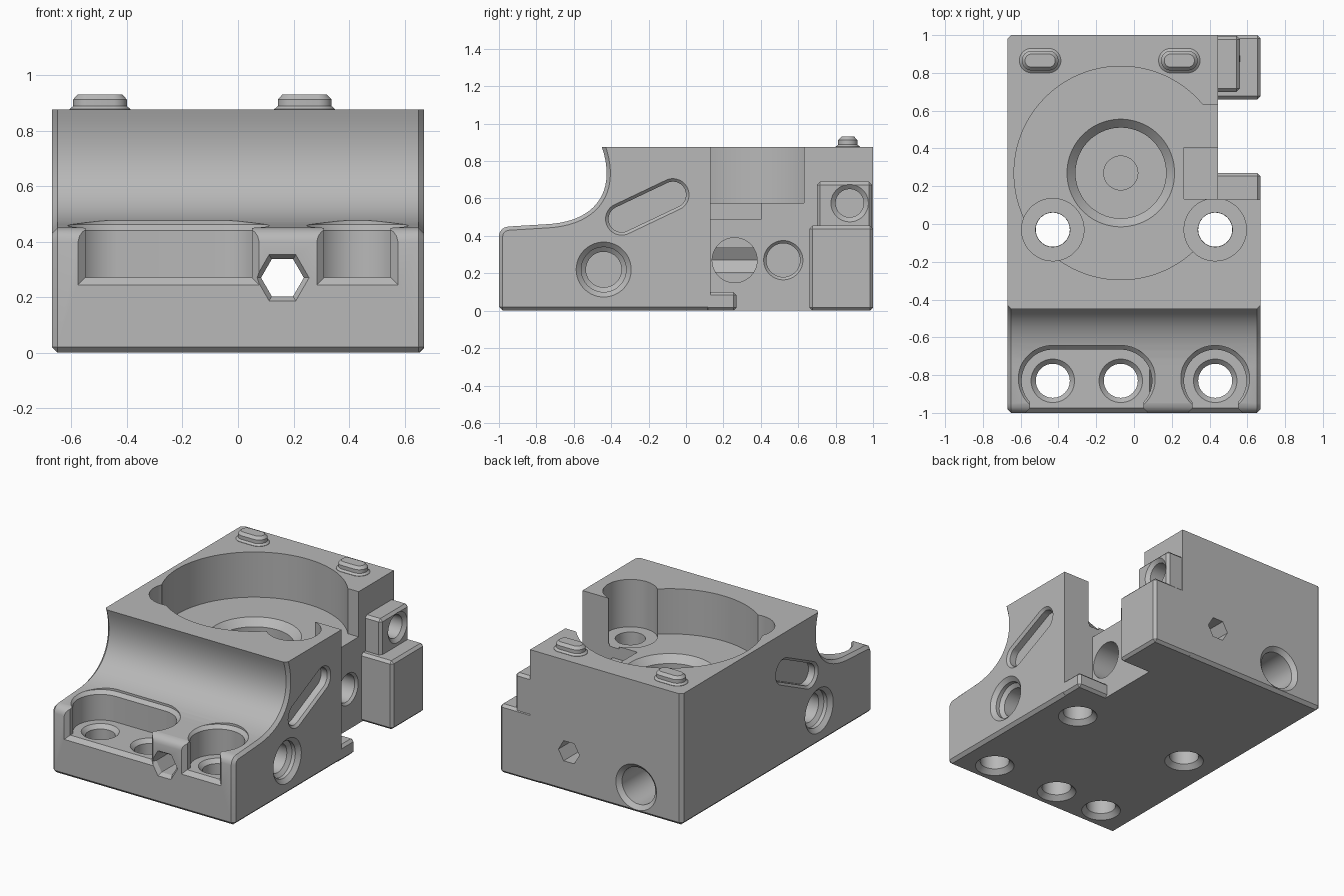
import bpy, bmesh, math

old = bpy.data.objects.get("Cube")
if old:
    bpy.data.objects.remove(old, do_unlink=True)

metal = bpy.data.materials.new("grey metal")
metal.use_nodes = True
GREY = (0.48, 0.48, 0.48, 1)
metal.diffuse_color = GREY
metal.node_tree.nodes["Principled BSDF"].inputs["Base Color"].default_value = GREY

W, TOP, WALL = 0.67, 0.875, 0.445   # half width, top height, recessed side wall
WELL = (-0.07, 0.27)


def place(axis, u, v, w):
    return {"x": (w, u, v), "y": (u, w, v), "z": (u, v, w)}[axis]


def finish(name, bm):
    bmesh.ops.recalc_face_normals(bm, faces=bm.faces)
    mesh = bpy.data.meshes.new(name)
    bm.to_mesh(mesh)
    bm.free()
    mesh.materials.append(metal)
    ob = bpy.data.objects.new(name, mesh)
    bpy.context.collection.objects.link(ob)
    return ob


def skin(rings):
    """Closed solid through a list of equal rings."""
    bm = bmesh.new()
    loops = [[bm.verts.new(p) for p in ring] for ring in rings]
    n = len(loops[0])
    for a, b in zip(loops, loops[1:]):
        for i in range(n):
            j = (i + 1) % n
            bm.faces.new((a[i], a[j], b[j], b[i]))
    bm.faces.new(loops[0])
    bm.faces.new(loops[-1])
    return bm


def turned(name, axis, centre, steps, n=64, stretch=(0, 0), spin=0):
    """Stepped round, oblong or hexagonal solid; steps are (radius, position)."""
    rings = []
    for r, w in steps:
        ring = []
        for i in range(n):
            a = math.tau * (i + 0.5) / n + spin
            c, s = math.cos(a), math.sin(a)
            side = math.copysign(1, c * stretch[0] + s * stretch[1])
            ring.append(place(axis, centre[0] + r * c + side * stretch[0],
                              centre[1] + r * s + side * stretch[1], w))
        rings.append(ring)
    return finish(name, skin(rings))


def box(name, x, y, z, bevel=0):
    bm = skin([[(x[0], y[0], h), (x[1], y[0], h), (x[1], y[1], h), (x[0], y[1], h)] for h in z])
    if bevel:
        bmesh.ops.recalc_face_normals(bm, faces=bm.faces)
        bmesh.ops.bevel(bm, geom=bm.edges[:], offset=bevel, segments=1, affect="EDGES")
    return finish(name, bm)


def combine(tool, operation="DIFFERENCE"):
    bpy.context.view_layer.objects.active = body
    mod = body.modifiers.new("bool", "BOOLEAN")
    mod.operation, mod.solver, mod.object = operation, "EXACT", tool
    bpy.ops.object.modifier_apply(modifier=mod.name)
    bpy.data.objects.remove(tool, do_unlink=True)


# Main block: side profile with a concave cove at the front
profile = [(-1, 0), (1, 0), (1, TOP), (-0.45, TOP)]
p = [(-0.45, TOP), (-0.375, 0.66), (-0.46, 0.475), (-0.75, 0.462)]
for i in range(1, 21):
    t = i / 20
    k = ((1 - t) ** 3, 3 * t * (1 - t) ** 2, 3 * t * t * (1 - t), t ** 3)
    profile.append(tuple(sum(c * q[d] for c, q in zip(k, p)) for d in (0, 1)))
profile += [(-0.95, 0.45), (-0.97, 0.445), (-0.985, 0.435), (-0.995, 0.42), (-1, 0.4)]
bm = skin([[(x, y, z) for y, z in profile] for x in (-W, W)])
bmesh.ops.recalc_face_normals(bm, faces=bm.faces)
edges = []
for e in bm.edges:
    a, b = (v.co for v in e.verts)
    along_side = abs(a.x - b.x) < 0.01
    on_top = min(a.z, b.z) > TOP - 0.001
    if (along_side and not on_top) or max(a.z, b.z) < 0.001:
        edges.append(e)
bmesh.ops.bevel(bm, geom=edges, offset=0.02, segments=1, affect="EDGES")
body = finish("main_block", bm)

# Recessed side with foot and stepped rear blocks
combine(box("side_notch", (WALL, 1), (0.13, 1.2), (-0.2, 1.2)))
for name, x1, y, z in (("foot", W, (0.1, 0.27), (0, 0.1)),
                       ("rear_lower_block", W, (0.66, 1), (0, 0.455)),
                       ("rear_upper_block", 0.56, (0.7, 0.995), (0.4, 0.69))):
    combine(box(name, (0.36, x1), y, z, 0.017), "UNION")

# Large round pocket, side opening and central well
combine(turned("pocket", "z", WELL, [(0.565, 0.575), (0.565, 1)], 128))
combine(box("pocket_opening", (0.25, 0.6), (0.135, 0.63), (0.575, 1)))
combine(box("opening_step", (0.265, 0.6), (0.132, 0.405), (0.49, 0.8)))
combine(turned("well", "z", WELL, [(0.24, 0.45), (0.24, 0.53), (0.285, 0.575), (0.285, 0.7)]))
combine(turned("well_hole", "z", WELL, [(0.09, 0.41), (0.09, 0.5)]))

# Counterbored bolt holes beside the pocket
for x in (-0.43, 0.43):
    combine(turned("counterbore", "z", (x, -0.03), [(0.165, 0.56), (0.165, 1)]))

# Front bolt recesses with flared mouths
for x, half in ((-0.25, 0.18), (0.43, 0)):
    combine(turned("recess", "z", (x, -0.83),
                   [(0.165, 0.27), (0.165, 0.44), (0.187, 0.462), (0.187, 0.6)],
                   stretch=(half, 0)))
    rings = []
    for y, flare in ((-0.85, 0), (-0.975, 0), (-1, 0.026), (-1.05, 0.026)):
        x0, x1, z0 = x - half - 0.12 - flare, x + half + 0.12 + flare, 0.27 - flare
        rings.append([(x0, y, z0), (x1, y, z0), (x1, y, 0.6), (x0, y, 0.6)])
    combine(finish("mouth", skin(rings)))

# Vertical through holes, chamfered at both ends
for x, y, floor in ((-0.43, -0.83, 0.27), (-0.07, -0.83, 0.27), (0.43, -0.83, 0.27),
                    (-0.43, -0.03, 0.56), (0.43, -0.03, 0.56)):
    rim = 0.115 if floor < 0.5 else 0.091
    combine(turned("bolt_hole", "z", (x, y),
                   [(0.12, -0.05), (0.12, 0), (0.09, 0.03), (0.09, floor - 0.025),
                    (rim, floor), (rim, floor + 0.03)]))

# Oblong slots and round holes on both sides
for s in (-1, 1):
    combine(turned("slot", "x", (-0.207, 0.555),
                   [(0.07, s * 0.61), (0.07, s * 0.655), (0.086, s * W), (0.086, s * 0.8)],
                   stretch=(0.137, 0.065)))
    combine(turned("side_hole", "x", (-0.44, 0.22),
                   [(0.095, s * 0.4), (0.095, s * 0.6), (0.12, s * 0.62), (0.12, s * 0.645),
                    (0.147, s * W), (0.147, s * 0.8)]))

# Holes in the recessed wall and the upper rear block
combine(turned("wall_hole_front", "x", (0.26, 0.27), [(0.12, 0.2), (0.12, 0.6)]))
combine(turned("wall_hole_rear", "x", (0.52, 0.27),
               [(0.09, 0.25), (0.09, 0.43), (0.105, WALL), (0.105, 0.6)]))
combine(turned("block_hole", "x", (0.875, 0.575),
               [(0.075, 0.4), (0.075, 0.54), (0.1, 0.56), (0.1, 0.7)]))

# Hexagonal passage front to back, and round hole in the back
combine(turned("hex_passage", "y", (0.16, 0.27),
               [(0.096, -1.1), (0.096, -1), (0.077, -0.975), (0.077, 1.1)], 6, spin=math.pi / 6))
combine(turned("back_hole", "y", (-0.335, 0.17),
               [(0.122, 0.5), (0.122, 0.975), (0.15, 1), (0.15, 1.1)]))

# Oblong locating pins on the top
parts = [body]
for side, x in (("right", -0.497), ("left", 0.24)):
    parts.append(turned(side + "_locating_pin", "z", (x, 0.865),
                        [(0.065, 0.87), (0.065, 0.877), (0.052, 0.888), (0.052, 0.912), (0.035, 0.93)],
                        32, stretch=(0.045, 0)))

# Smooth curved walls, crisp edges
bpy.ops.object.select_all(action="DESELECT")
for ob in parts:
    ob.select_set(True)
bpy.context.view_layer.objects.active = body
bpy.ops.object.shade_smooth_by_angle(angle=math.radians(30))
